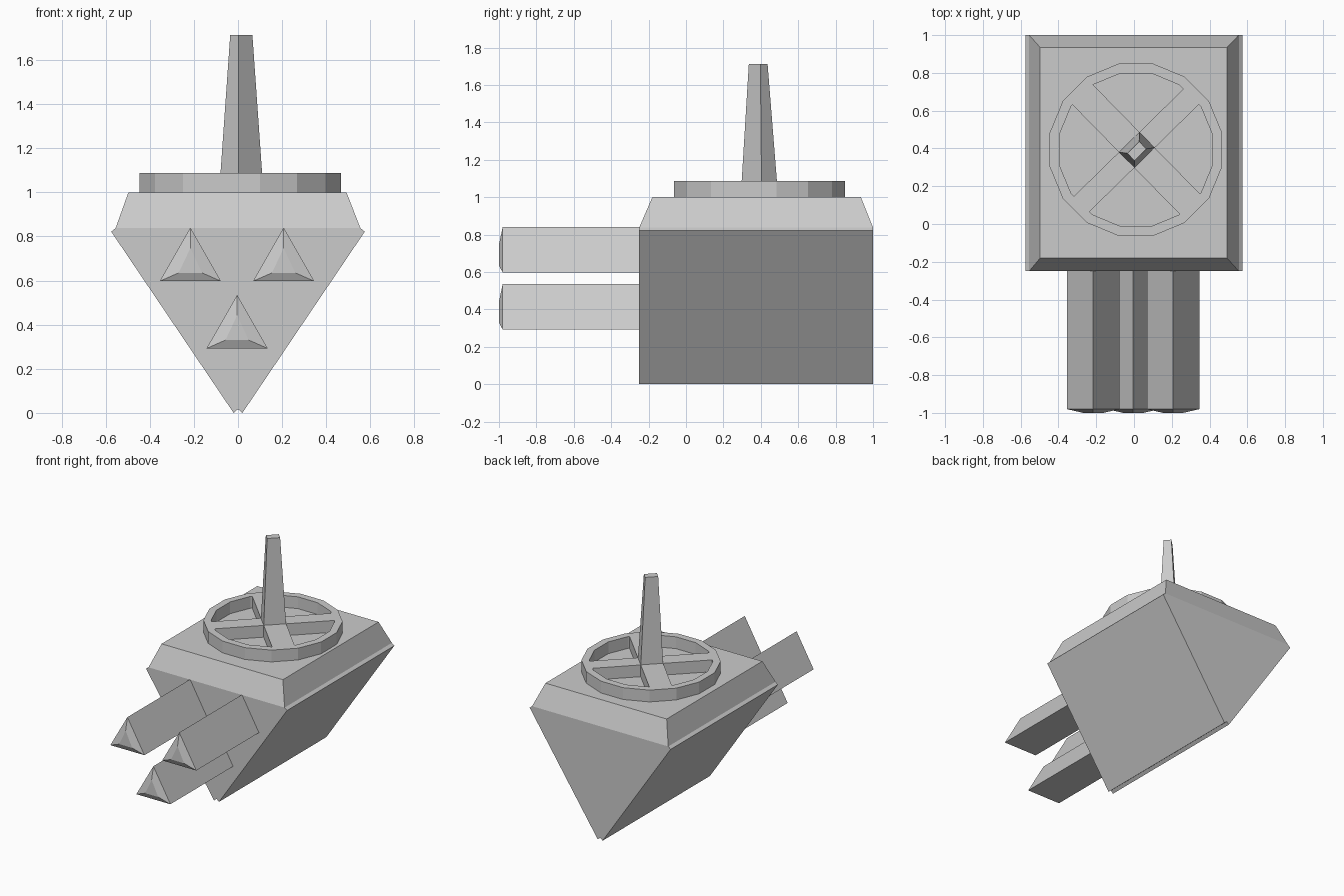
import bpy, bmesh, math
from mathutils import Vector

if "Cube" in bpy.data.objects:
    bpy.data.objects.remove(bpy.data.objects["Cube"])


def loft(name, *loops):
    """Closed flat-shaded solid through equal-length loops of points."""
    bm = bmesh.new()
    rings = [[bm.verts.new(p) for p in loop] for loop in loops]
    n = len(rings[0])
    for a, b in zip(rings, rings[1:]):
        for i in range(n):
            j = (i + 1) % n
            bm.faces.new((a[i], a[j], b[j], b[i]))
    bm.faces.new(rings[0])
    bm.faces.new(rings[-1])
    bmesh.ops.recalc_face_normals(bm, faces=bm.faces)
    mesh = bpy.data.meshes.new(name)
    bm.to_mesh(mesh)
    bm.free()
    obj = bpy.data.objects.new(name, mesh)
    bpy.context.collection.objects.link(obj)
    return obj


def rect(x0, x1, y0, y1, z):
    return [(x0, y0, z), (x1, y0, z), (x1, y1, z), (x0, y1, z)]


# wedge body: V-shaped profile with a small notch at the keel
half = [(0.02, 0.0), (0.575, 0.822), (0.555, 0.838)]
profile = [(0, 0.017)] + half + [(-x, z) for x, z in reversed(half)]
loft("wedge_body", *[[(x, y, z) for x, z in profile] for y in (-0.25, 1.0)])

# sloped cap on top of the body
loft("cap", rect(-0.555, 0.555, -0.25, 1.0, 0.838),
     rect(-0.497, 0.492, -0.18, 0.935, 1.0))

# three triangular barrels with shallow bevelled tips
for name, cx, z in (("barrel_left", -0.216, 0.597),
                    ("barrel_right", 0.207, 0.597),
                    ("barrel_lower", -0.004, 0.292)):
    def tri(w, lo, hi, y):
        return [(cx - w, y, z + lo), (cx + w, y, z + lo), (cx, y, z + hi)]
    loft(name, tri(0.139, 0, 0.243, -0.20), tri(0.139, 0, 0.243, -0.98),
         tri(0.053, 0.038, 0.150, -1.0))

# wheel rim: 16-sided ring
cx, cy, z0, z1 = 0.01, 0.393, 0.998, 1.087
bm = bmesh.new()
rings = [[bm.verts.new((cx + r * math.cos((i + 0.5) * math.pi / 8),
                        cy + r * math.sin((i + 0.5) * math.pi / 8), z))
          for i in range(16)]
         for r, z in ((0.465, z0), (0.465, z1), (0.413, z1), (0.413, z0))]
for k in range(4):
    a, b = rings[k], rings[(k + 1) % 4]
    for i in range(16):
        j = (i + 1) % 16
        bm.faces.new((a[i], a[j], b[j], b[i]))
bmesh.ops.recalc_face_normals(bm, faces=bm.faces)
mesh = bpy.data.meshes.new("wheel_rim")
bm.to_mesh(mesh)
bm.free()
bpy.context.collection.objects.link(bpy.data.objects.new("wheel_rim", mesh))

# diagonal spokes and tapered mast share one turned rectangle
centre = Vector((0.015, 0.392, 0))
u = Vector((1, 0.98, 0)).normalized()     # towards back right
v = Vector((-0.98, 1, 0)).normalized()    # towards back left


def turned(a, b, z, c=centre):
    return [c + u * a * s + v * b * t + Vector((0, 0, z))
            for s, t in ((-1, -1), (1, -1), (1, 1), (-1, 1))]


loft("spoke_a", turned(0.42, 0.058, z0), turned(0.42, 0.058, z1))
loft("spoke_b", turned(0.076, 0.42, z0), turned(0.076, 0.42, z1))
loft("mast", turned(0.076, 0.058, 1.08),
     turned(0.044, 0.027, 1.713, Vector((0.015, 0.386, 0))))
